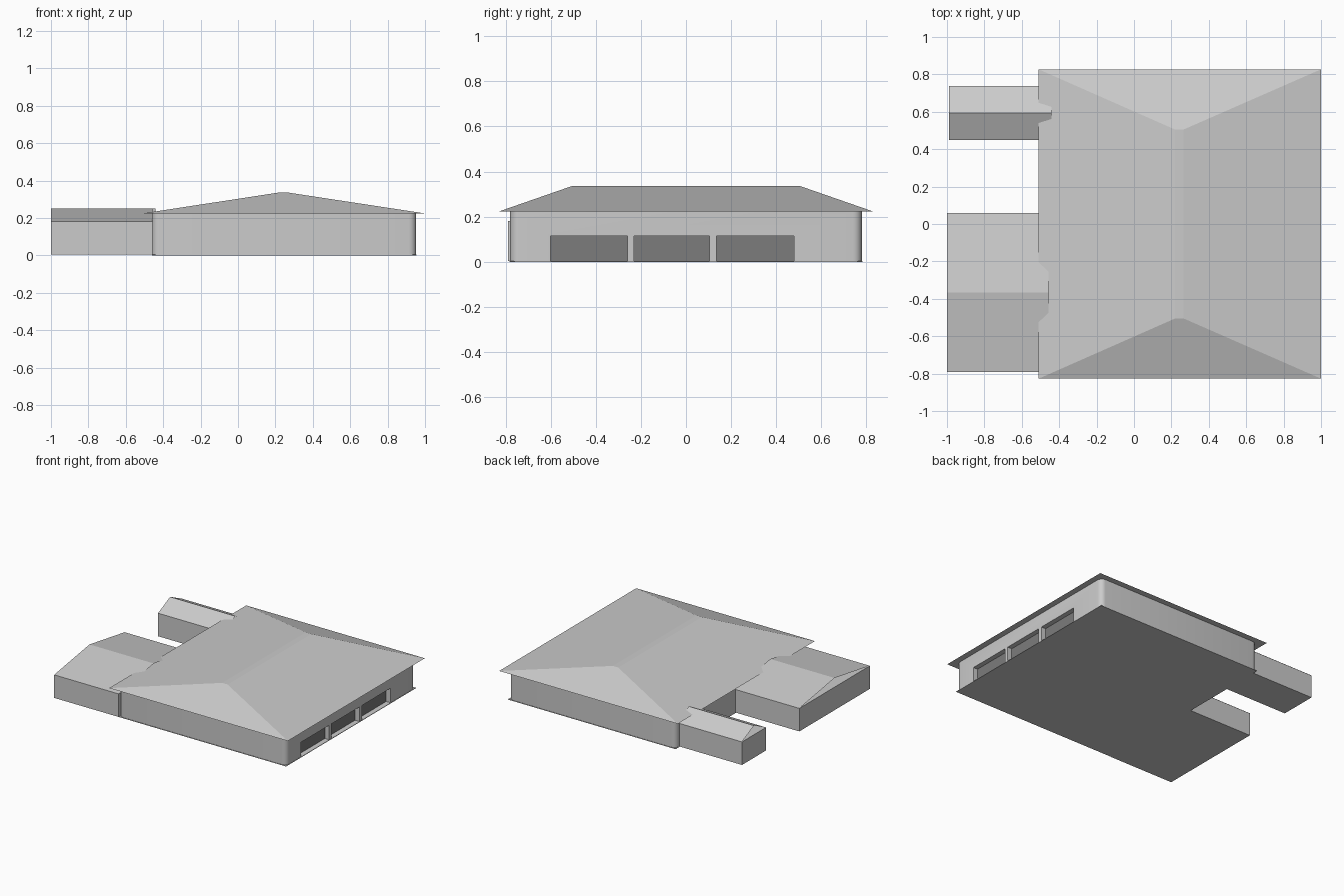
import bpy
import bmesh

if "Cube" in bpy.data.objects:
    bpy.data.objects.remove(bpy.data.objects["Cube"])


def make_material(name, value):
    mat = bpy.data.materials.new(name)
    mat.use_nodes = True
    color = (value, value, value, 1)
    mat.diffuse_color = color
    mat.node_tree.nodes["Principled BSDF"].inputs["Base Color"].default_value = color
    return mat


light_grey = make_material("light grey", 0.6)
dark_grey = make_material("dark grey", 0.2)


def finish(name, bm, mat):
    bmesh.ops.recalc_face_normals(bm, faces=bm.faces)
    mesh = bpy.data.meshes.new(name)
    bm.to_mesh(mesh)
    bm.free()
    mesh.materials.append(mat)
    obj = bpy.data.objects.new(name, mesh)
    bpy.context.collection.objects.link(obj)
    return obj


def box(name, x, y, z, mat, radius=0):
    """Box from (low, high) ranges, with optional rounded upright edges."""
    bm = bmesh.new()
    bmesh.ops.create_cube(bm, size=1)
    for v in bm.verts:
        v.co = [r[0] if c < 0 else r[1] for c, r in zip(v.co, (x, y, z))]
    if radius:
        upright = [e for e in bm.edges
                   if abs(e.verts[0].co.z - e.verts[1].co.z) > 0.01]
        bmesh.ops.bevel(bm, geom=upright, offset=radius, segments=5,
                        profile=0.5, affect='EDGES')
    return finish(name, bm, mat)


def select_only(obj):
    bpy.ops.object.select_all(action='DESELECT')
    obj.select_set(True)
    bpy.context.view_layer.objects.active = obj


# Main hall with rounded corners on a thin floor slab
box("floor_slab", (-0.46, 0.955), (-0.783, 0.783), (0, 0.004), light_grey)
walls = box("main_walls", (-0.46, 0.953), (-0.78, 0.78), (0.004, 0.224),
            light_grey, radius=0.04)

# Three recessed garage bays, each closed by a dark door
bays = [(-0.6, -0.26), (-0.23, 0.105), (0.135, 0.48)]
for i, bay in enumerate(bays, 1):
    cutter = box("bay_cutter", (0.913, 1.1), bay, (-0.1, 0.115), light_grey)
    cutter.hide_render = True
    cut = walls.modifiers.new("bay", 'BOOLEAN')
    cut.operation = 'DIFFERENCE'
    cut.solver = 'EXACT'
    cut.object = cutter
    select_only(walls)
    bpy.ops.object.modifier_apply(modifier=cut.name)
    bpy.data.objects.remove(cutter)
    box(f"garage_door_{i}", (0.911, 0.916), bay, (0.004, 0.115), dark_grey)
select_only(walls)
bpy.ops.object.shade_smooth_by_angle(angle=0.6)

# Wide hipped roof with a narrow flat ridge
bm = bmesh.new()
rings = []
for x0, x1, y, z in ((-0.51, 1.0, 0.827, 0.224), (0.22, 0.265, 0.505, 0.336)):
    rings.append([bm.verts.new(p) for p in
                  ((x0, -y, z), (x1, -y, z), (x1, y, z), (x0, y, z))])
eave, ridge = rings
bm.faces.new(eave)
bm.faces.new(ridge)
for i in range(4):
    j = (i + 1) % 4
    bm.faces.new((eave[i], eave[j], ridge[j], ridge[i]))
finish("main_roof", bm, light_grey)


def wing(name, x, y):
    """Side wing: a plain block under two roof sheets with open ends."""
    box(name + "_walls", x, y, (0.004, 0.18), light_grey)
    middle = sum(y) / 2
    sheet = bmesh.new()
    rows = [[sheet.verts.new((px, py, pz)) for px in x]
            for py, pz in ((y[0], 0.181), (middle, 0.25), (y[1], 0.181))]
    for a, b in zip(rows, rows[1:]):
        sheet.faces.new((a[0], a[1], b[1], b[0]))
    for f in sheet.faces:
        f.normal_update()
    obj = finish(name + "_roof", sheet, light_grey)
    # Keep the sheets facing up
    if obj.data.polygons[0].normal.z < 0:
        obj.data.flip_normals()


wing("front_wing", (-1.0, -0.457), (-0.79, 0.06))
wing("back_wing", (-0.99, -0.44), (0.45, 0.738))
